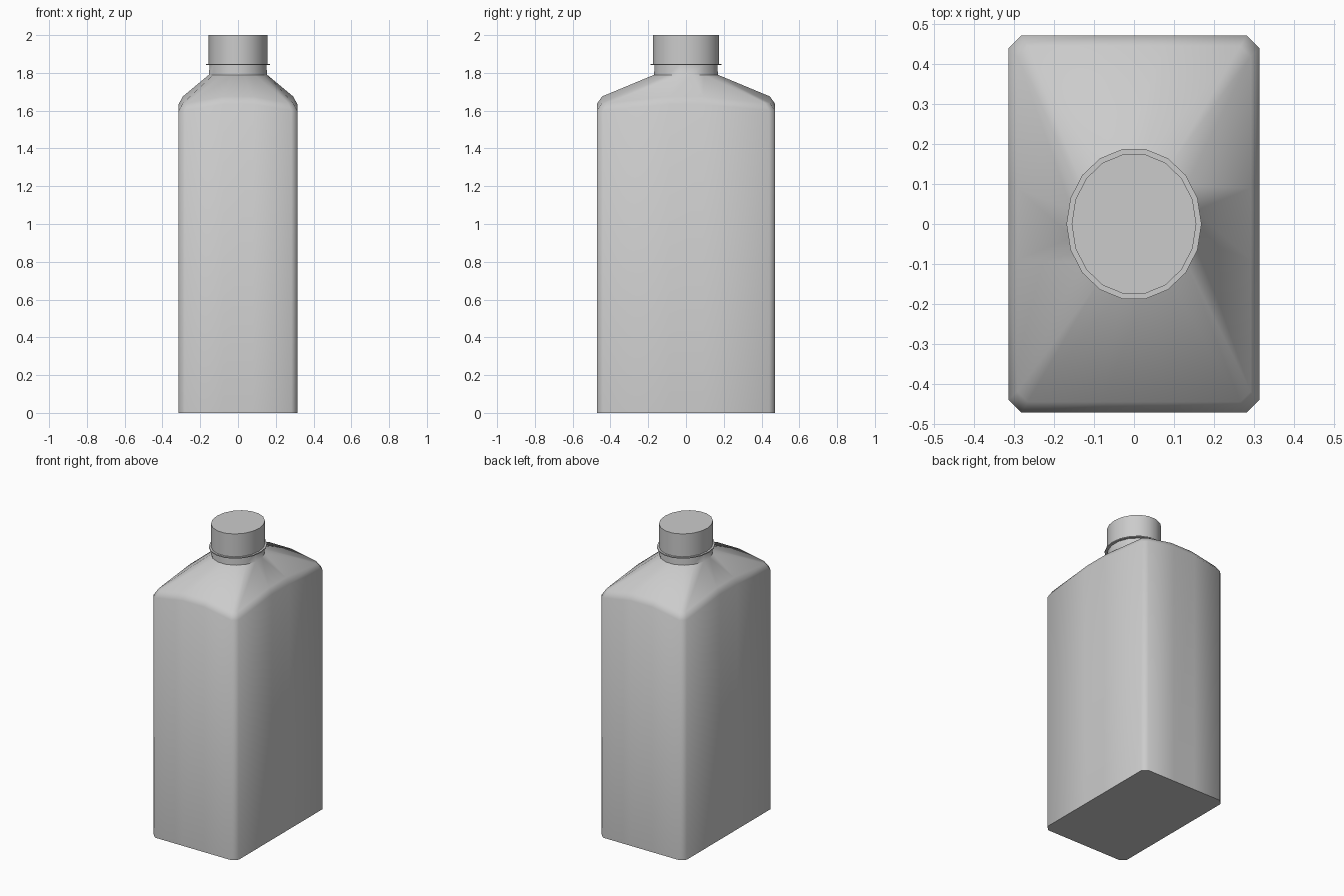
import bpy, bmesh, math

if "Cube" in bpy.data.objects:
    bpy.data.objects.remove(bpy.data.objects["Cube"])


def loft(name, rings):
    """Skin a stack of equal-length rings and close both ends."""
    bm = bmesh.new()
    loops = [[bm.verts.new(p) for p in ring] for ring in rings]
    n = len(loops[0])
    for a, b in zip(loops, loops[1:]):
        for i in range(n):
            j = (i + 1) % n
            bm.faces.new((a[i], a[j], b[j], b[i]))
    bm.faces.new(loops[0][::-1])
    bm.faces.new(loops[-1])
    bmesh.ops.recalc_face_normals(bm, faces=bm.faces)
    mesh = bpy.data.meshes.new(name)
    bm.to_mesh(mesh)
    bm.free()
    ob = bpy.data.objects.new(name, mesh)
    bpy.context.collection.objects.link(ob)
    bpy.ops.object.select_all(action='DESELECT')
    bpy.context.view_layer.objects.active = ob
    ob.select_set(True)
    bpy.ops.object.shade_smooth_by_angle(angle=math.radians(50))
    return ob


def oval(rx, ry, z, n, offset=0.0):
    step = 2 * math.pi / n
    return [(rx * math.cos((i + offset) * step), ry * math.sin((i + offset) * step), z)
            for i in range(n)]


def box_ring(hx, hy, c, z_corner, z_mid):
    """Chamfered rectangle of 16 points; the middle of each side can rise."""
    quad = [(hx, 0.09, z_mid), (hx, hy - c, z_corner),
            (hx - c, hy, z_corner), (0.08, hy, z_mid)]
    ring = []
    for sx, sy in ((1, 1), (-1, 1), (-1, -1), (1, -1)):
        pts = quad if sx * sy > 0 else quad[::-1]
        ring += [(sx * x, sy * y, z) for x, y, z in pts]
    return ring


# Body: straight walls, arched rim, sloping shoulder and oval neck
loft("bottle_body", [
    box_ring(0.314, 0.472, 0.032, 0.0, 0.0),
    box_ring(0.314, 0.472, 0.032, 1.60, 1.635),
    box_ring(0.292, 0.445, 0.026, 1.64, 1.675),
    oval(0.157, 0.172, 1.79, 16, 0.5),
    oval(0.153, 0.17, 1.845, 16, 0.5),
])

# Thin collar under the cap
loft("collar", [oval(0.169, 0.19, z, 18) for z in (1.841, 1.848)])

# Screw cap
loft("cap", [oval(0.156, 0.177, z, 18) for z in (1.848, 2.0)])
